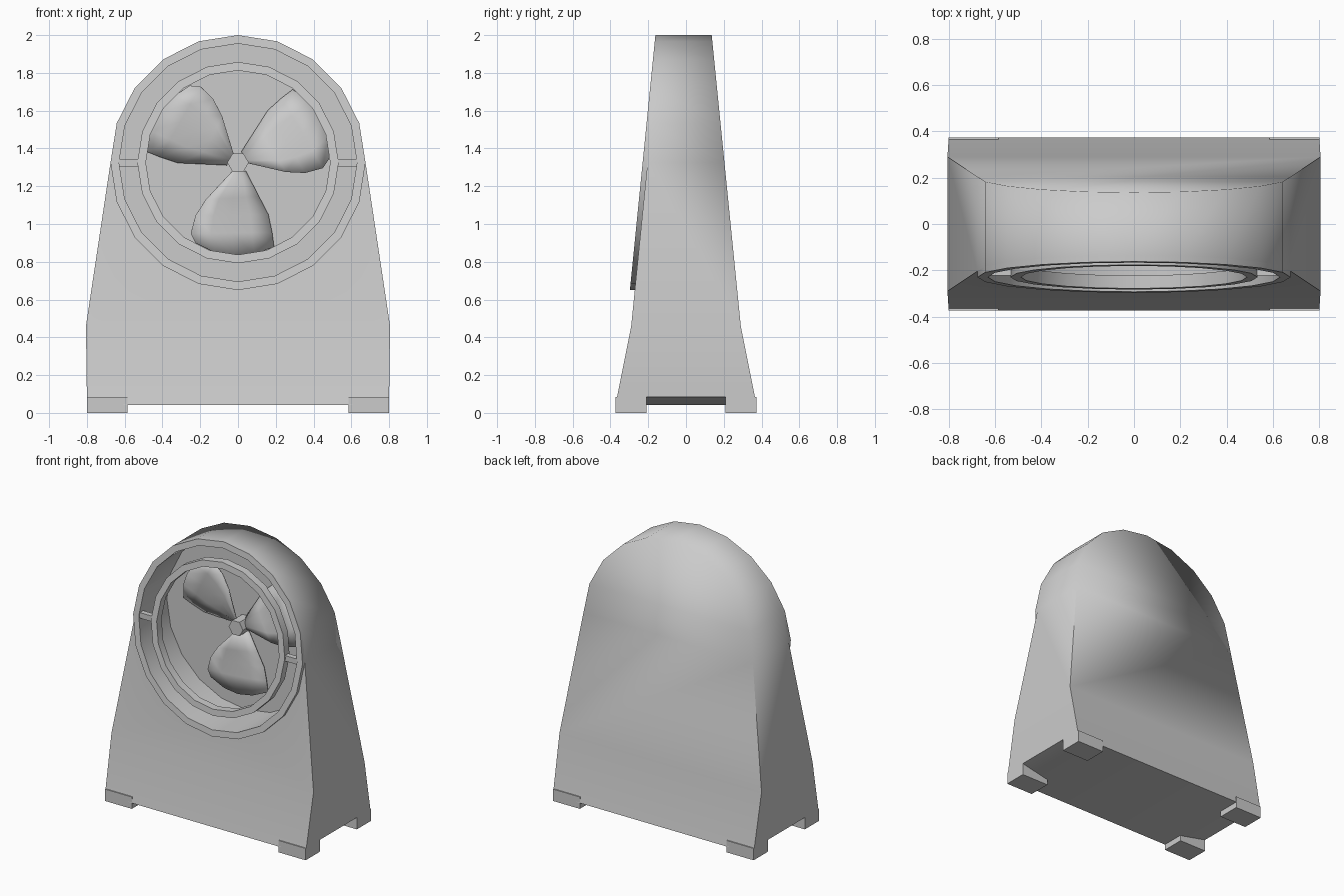
import bpy, bmesh, math
from mathutils import Matrix, Vector

cube = bpy.data.objects.get("Cube")
if cube:
    bpy.data.objects.remove(cube, do_unlink=True)

grey = bpy.data.materials.new("light_grey")
grey.use_nodes = True
grey.diffuse_color = (0.6, 0.6, 0.6, 1)
grey.node_tree.nodes["Principled BSDF"].inputs["Base Color"].default_value = (0.6, 0.6, 0.6, 1)

CZ, R, SIDES = 1.325, 0.675, 20      # centre height, arch radius, ring sides
FLOOR = 0.09                         # y of the recess floor


def half_depth(z):
    """Half thickness of the housing at height z."""
    return 0.29 - (z - 0.46) * (0.1 if z > 0.46 else 0.2)


def make(name, verts, faces, angle=35):
    mesh = bpy.data.meshes.new(name)
    mesh.from_pydata(verts, [], faces)
    bm = bmesh.new()
    bm.from_mesh(mesh)
    bmesh.ops.remove_doubles(bm, verts=bm.verts, dist=1e-5)
    bmesh.ops.recalc_face_normals(bm, faces=bm.faces)
    bm.to_mesh(mesh)
    bm.free()
    mesh.materials.append(grey)
    ob = bpy.data.objects.new(name, mesh)
    bpy.context.collection.objects.link(ob)
    smooth(ob, angle)
    return ob


def smooth(ob, angle, soft=lambda e: False):
    """Smooth shading, keeping edges above the angle sharp unless soft."""
    bm = bmesh.new()
    bm.from_mesh(ob.data)
    for f in bm.faces:
        f.smooth = True
    for e in bm.edges:
        e.smooth = e.calc_face_angle(0) < math.radians(angle) or soft(e)
    bm.to_mesh(ob.data)
    bm.free()


def circle(r):
    return [(r * math.sin(math.tau * i / SIDES), CZ + r * math.cos(math.tau * i / SIDES))
            for i in range(SIDES)]


def box(name, x0, x1, y0, y1, z0, z1):
    verts = [(x, y, z) for x in (x0, x1) for y in (y0, y1) for z in (z0, z1)]
    return make(name, verts, [(0, 1, 3, 2), (4, 6, 7, 5), (0, 4, 5, 1),
                              (2, 3, 7, 6), (0, 2, 6, 4), (1, 5, 7, 3)])


def tube(name, r_out, r_in, d0, d1):
    """Flat ring lying parallel to the sloping front face."""
    loops = [(r_out, d0), (r_out, d1), (r_in, d1), (r_in, d0)]
    verts = [(x, -half_depth(z) + d, z) for r, d in loops for x, z in circle(r)]
    faces = []
    for k in range(4):
        for i in range(SIDES):
            j, m = (i + 1) % SIDES, (k + 1) % 4
            faces.append((k * SIDES + i, k * SIDES + j, m * SIDES + j, m * SIDES + i))
    return make(name, verts, faces)


# Housing: arched outline, built in mirrored rows from the top down
half = circle(R)[:6] + [(0.805, 0.46), (0.8, 0.085), (0.6, 0.042)]
verts, faces = [], []


def add_face(points):
    points = [p for i, p in enumerate(points) if p not in points[:i]]
    faces.append(tuple(range(len(verts), len(verts) + len(points))))
    verts.extend(points)


for (xa, za), (xb, zb) in zip(half, half[1:]):
    ya, yb = half_depth(za), half_depth(zb)
    for s in (-1, 1):
        add_face([(-xa, s * ya, za), (xa, s * ya, za), (xb, s * yb, zb), (-xb, s * yb, zb)])
        add_face([(s * xa, -ya, za), (s * xa, ya, za), (s * xb, yb, zb), (s * xb, -yb, zb)])
x, z = half[-1]
y = half_depth(z)
add_face([(-x, -y, z), (x, -y, z), (x, y, z), (-x, y, z)])
housing = make("housing", verts, faces)

# Round recess cut into the front
ring = circle(0.63)
cutter = make("recess_cutter",
              [(x, -0.6, z) for x, z in ring] + [(x, FLOOR, z) for x, z in ring],
              [tuple(range(SIDES)), tuple(range(SIDES, 2 * SIDES))] +
              [(i, (i + 1) % SIDES, SIDES + (i + 1) % SIDES, SIDES + i) for i in range(SIDES)])
cutter.hide_render = True
cut = housing.modifiers.new("recess", "BOOLEAN")
cut.operation, cut.solver, cut.object = "DIFFERENCE", "EXACT", cutter
bpy.context.view_layer.objects.active = housing
bpy.ops.object.modifier_apply(modifier=cut.name)
bpy.data.objects.remove(cutter, do_unlink=True)
# the rear rim of the arch is softly shaded
smooth(housing, 35, lambda e: all(v.co.y > 0.11 and v.co.z > 1.3 for v in e.verts))

# Rings on the front, joined by two spokes
tube("outer_ring", R, 0.63, -0.026, 0.0)
tube("inner_ring", 0.533, 0.488, -0.026, 0.03)
y = -half_depth(CZ)
for s, side in ((1, "left"), (-1, "right")):
    a, b = sorted((s * 0.52, s * 0.635))
    box("spoke_" + side, a, b, y - 0.018, y + 0.02, CZ - 0.02, CZ + 0.02)

# Hub
hexagon = [(0.057 * math.cos(math.tau * i / 6), CZ + 0.057 * math.sin(math.tau * i / 6))
           for i in range(6)]
make("hub", [(x, -0.025, z) for x, z in hexagon] + [(x, FLOOR, z) for x, z in hexagon],
     [tuple(range(6)), tuple(range(6, 12))] +
     [(i, (i + 1) % 6, 6 + (i + 1) % 6, 6 + i) for i in range(6)])

# Three twisted blades, each a curved sheet between two edges
rows = [((-0.03, -0.045), (0.04, -0.045)), ((-0.17, -0.195), (0.11, -0.18)),
        ((-0.225, -0.28), (0.16, -0.275)), ((-0.25, -0.375), (0.18, -0.37)),
        ((-0.225, -0.425), (0.19, -0.445))]
COLS = 4
for n in range(3):
    turn = Matrix.Rotation(-math.tau * n / 3, 3, "Y")
    verts = []
    for k, (a, b) in enumerate(rows):
        for c in range(COLS + 1):
            t = c / COLS
            bulge = t * (1 - t)
            tip = 0.25 * bulge if k == len(rows) - 1 else 0
            p = turn @ Vector((a[0] + (b[0] - a[0]) * t, 0.015 + 0.055 * t - 0.06 * bulge,
                               a[1] + (b[1] - a[1]) * t - tip))
            verts.append((p.x, p.y, p.z + CZ))
    w = COLS + 1
    faces = [(k * w + c, k * w + c + 1, k * w + w + c + 1, k * w + w + c)
             for k in range(len(rows) - 1) for c in range(COLS)]
    blade = make("blade_%d" % (n + 1), verts, faces, 60)
    thick = blade.modifiers.new("thickness", "SOLIDIFY")
    thick.thickness, thick.offset = 0.008, 0

# Feet
for sx, lr in ((1, "left"), (-1, "right")):
    for sy, fb in ((-1, "front"), (1, "back")):
        xs, ys = sorted((sx * 0.585, sx * 0.8)), sorted((sy * 0.21, sy * 0.373))
        box("foot_%s_%s" % (fb, lr), *xs, *ys, 0, 0.085)
